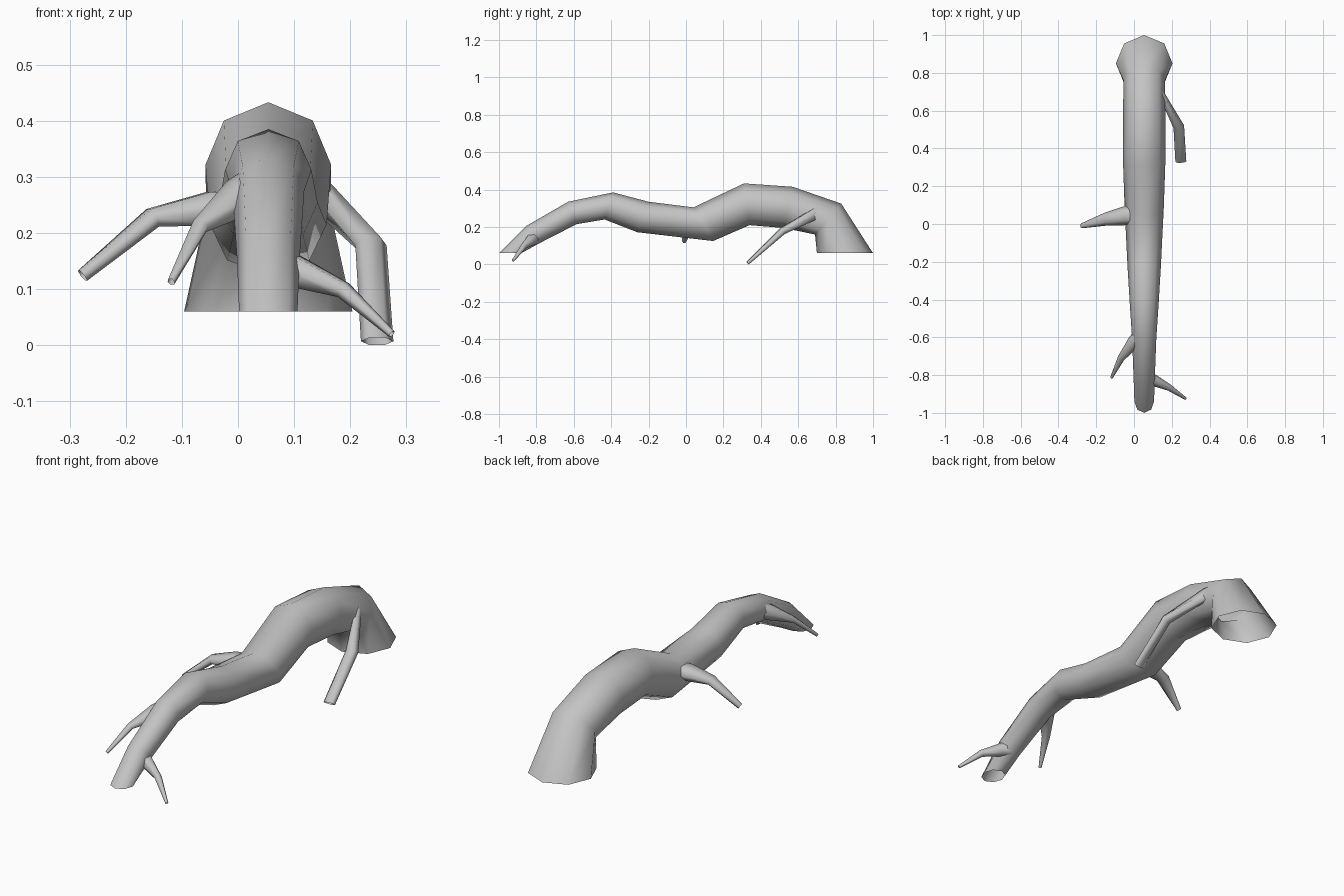
import bpy, bmesh, math
from mathutils import Vector

cube = bpy.data.objects.get("Cube")
if cube:
    bpy.data.objects.remove(cube)

bark = bpy.data.materials.new("grey_bark")
bark.use_nodes = True
GREY = (0.55, 0.55, 0.55, 1)
bark.diffuse_color = GREY
bark.node_tree.nodes["Principled BSDF"].inputs["Base Color"].default_value = GREY


def loft(name, rings, sides):
    """Open tube through rings of (centre, side axis, up axis)."""
    bm = bmesh.new()
    loops = []
    for c, a, b in rings:
        angles = [math.tau * i / sides for i in range(sides)]
        loops.append([bm.verts.new(c + a * math.cos(t) + b * math.sin(t)) for t in angles])
    for low, high in zip(loops, loops[1:]):
        for i in range(sides):
            j = (i + 1) % sides
            bm.faces.new((low[i], low[j], high[j], high[i]))
    mesh = bpy.data.meshes.new(name)
    bm.to_mesh(mesh)
    bm.free()
    mesh.materials.append(bark)
    for p in mesh.polygons:
        p.use_smooth = True
    obj = bpy.data.objects.new(name, mesh)
    bpy.context.collection.objects.link(obj)
    return obj


def branch(name, stations, sides=6):
    """Tapered tube; each station is (point, half width, half height)."""
    pts = [Vector(s[0]) for s in stations]
    rings = []
    for i, (p, w, h) in enumerate(stations):
        t = (pts[min(i + 1, len(pts) - 1)] - pts[max(i - 1, 0)]).normalized()
        a = Vector((0, 0, 1)).cross(t).normalized()
        rings.append((pts[i], a * w, t.cross(a) * h))
    return loft(name, rings, sides)


# Main root: ridge (y, z), underside (y, z), half width
X = 0.054
profile = [
    ((1.0, 0.06), (0.70, 0.06), 0.15),
    ((0.83, 0.325), (0.69, 0.16), 0.11),
    ((0.57, 0.415), (0.52, 0.195), 0.112),
    ((0.31, 0.433), (0.34, 0.21), 0.112),
    ((0.04, 0.305), (0.145, 0.125), 0.104),
    ((-0.20, 0.335), (-0.26, 0.172), 0.088),
    ((-0.39, 0.385), (-0.435, 0.24), 0.077),
    ((-0.63, 0.335), (-0.585, 0.215), 0.064),
    ((-0.855, 0.205), (-0.79, 0.11), 0.056),
    ((-1.0, 0.06), (-0.88, 0.06), 0.052),
]
rings = []
for ridge, under, r in profile:
    top, low = Vector((X, *ridge)), Vector((X, *under))
    rings.append(((top + low) / 2, Vector((r, 0, 0)), (top - low) / 2))
loft("main_root", rings, 8)

# Side roots
branch("left_back_root", [
    ((0.11, 0.75, 0.285), 0.015, 0.035),
    ((0.145, 0.69, 0.27), 0.016, 0.034),
    ((0.237, 0.515, 0.178), 0.029, 0.021),
    ((0.248, 0.33, 0.007), 0.029, 0.01),
])
branch("right_middle_root", [
    ((0.02, 0.05, 0.24), 0.058, 0.04),
    ((-0.05, 0.043, 0.243), 0.05, 0.035),
    ((-0.152, 0.025, 0.227), 0.034, 0.02),
    ((-0.277, -0.01, 0.124), 0.013, 0.013),
])
branch("right_front_root", [
    ((0.04, -0.59, 0.28), 0.045, 0.045),
    ((0.0, -0.625, 0.262), 0.036, 0.036),
    ((-0.068, -0.71, 0.212), 0.019, 0.014),
    ((-0.119, -0.813, 0.113), 0.007, 0.008),
])
branch("left_front_root", [
    ((0.06, -0.81, 0.145), 0.038, 0.04),
    ((0.11, -0.83, 0.128), 0.03, 0.03),
    ((0.188, -0.867, 0.098), 0.017, 0.016),
    ((0.274, -0.925, 0.02), 0.007, 0.007),
])
